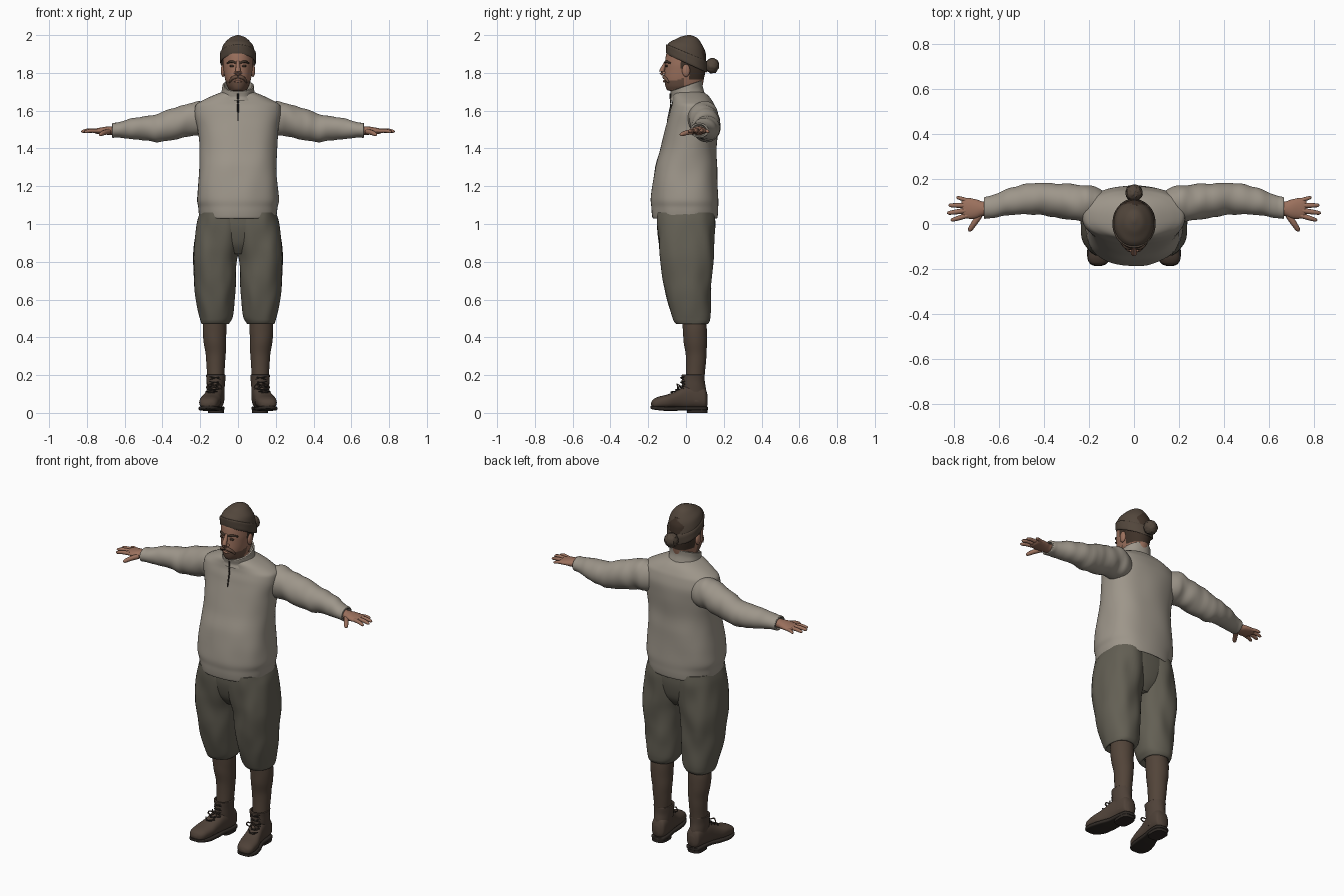
import bpy, bmesh, math
from mathutils import Vector, Matrix, noise


def material(name, r, g, b):
    m = bpy.data.materials.new(name)
    m.diffuse_color = (r, g, b, 1)
    return m


WOOL = material("oatmeal wool", 0.34, 0.305, 0.255)
CLOTH = material("olive grey cloth", 0.125, 0.115, 0.088)
SOCK = material("brown sock", 0.085, 0.058, 0.041)
LEATHER = material("brown leather", 0.078, 0.054, 0.040)
DARK = material("dark sole", 0.028, 0.022, 0.018)
KNIT = material("brown knit", 0.085, 0.062, 0.045)
SKIN = material("skin", 0.33, 0.165, 0.11)
HAIR = material("dark hair", 0.05, 0.032, 0.022)
BEARD = material("beard", 0.14, 0.078, 0.053)


def clamp(v):
    return max(0.0, min(1.0, v))


def finish(name, bm, mat, mirror):
    bmesh.ops.recalc_face_normals(bm, faces=bm.faces[:])
    me = bpy.data.meshes.new(name)
    bm.to_mesh(me)
    bm.free()
    me.materials.append(mat)
    for p in me.polygons:
        p.use_smooth = True
    me.set_sharp_from_angle(angle=math.radians(50))
    ob = bpy.data.objects.new(name, me)
    bpy.context.scene.collection.objects.link(ob)
    if mirror:
        ob.modifiers.new("mirror", 'MIRROR').use_mirror_merge = False
    return ob


def smooth(rows, steps):
    """Overshoot-free curve through rows of numbers."""
    def slope(i, k):
        if i == 0 or i == len(rows) - 1:
            return 0.6 * (rows[min(i + 1, len(rows) - 1)][k] - rows[max(i - 1, 0)][k])
        a, b = rows[i][k] - rows[i - 1][k], rows[i + 1][k] - rows[i][k]
        return 2 * a * b / (a + b) if a * b > 0 else 0.0
    out = []
    for i in range(len(rows) - 1):
        for s in range(steps):
            t = s / steps
            h = (2*t**3 - 3*t*t + 1, t**3 - 2*t*t + t, 3*t*t - 2*t**3, t**3 - t*t)
            out.append([h[0] * rows[i][k] + h[1] * slope(i, k) + h[2] * rows[i + 1][k]
                        + h[3] * slope(i + 1, k) for k in range(len(rows[0]))])
    return out + [list(rows[-1])]


def skin(name, loops, mat, mirror):
    bm = bmesh.new()
    vs = [[bm.verts.new(c) for c in loop] for loop in loops]
    n = len(vs[0])
    for a, b in zip(vs, vs[1:]):
        for j in range(n):
            bm.faces.new((a[j], a[(j + 1) % n], b[(j + 1) % n], b[j]))
    bm.faces.new(vs[0])
    bm.faces.new(vs[-1])
    return finish(name, bm, mat, mirror)


def loft(name, rings, mat, axis='z', n=40, power=2.0, steps=5, fold=0.0,
         freq=(9, 9, 9), mirror=False, deform=None):
    """Rings are (position on axis, centre u, centre v, radius u, radius v)."""
    loops = []
    for t, u, v, ru, rv in smooth(rings, steps):
        loop = []
        for j in range(n):
            a = 2 * math.pi * j / n
            c, s = math.cos(a), math.sin(a)
            du = math.copysign(abs(c) ** (2 / power), c) * ru
            dv = math.copysign(abs(s) ** (2 / power), s) * rv

            def at(k):
                p, q = u + du * k, v + dv * k
                return Vector({'z': (p, q, t), 'x': (t, p, q), 'y': (p, t, q)}[axis])
            co = at(1)
            if fold:
                co = at(1 + fold * noise.noise(Vector([x * f for x, f in zip(co, freq)])))
            loop.append(deform(co) if deform else co)
        loops.append(loop)
    return skin(name, loops, mat, mirror)


def tube(name, pts, radii, mat, mirror=False, n=10, steps=5):
    rows = smooth([(*p, r) for p, r in zip(pts, radii)], steps)
    loops = []
    for i, row in enumerate(rows):
        d = Vector(rows[min(i + 1, len(rows) - 1)][:3]) - Vector(rows[max(i - 1, 0)][:3])
        q = d.to_track_quat('Z', 'Y')
        loops.append([Vector(row[:3]) + q @ Vector((math.cos(a) * row[3], math.sin(a) * row[3], 0))
                      for a in (2 * math.pi * j / n for j in range(n))])
    return skin(name, loops, mat, mirror)


def ball(name, loc, size, mat, mirror=False, bump=0.0):
    bm = bmesh.new()
    bmesh.ops.create_uvsphere(bm, u_segments=28, v_segments=18, radius=1)
    for v in bm.verts:
        v.co *= 1 + bump * noise.noise(v.co * 4)
    bmesh.ops.transform(bm, matrix=Matrix.Translation(loc) @ Matrix.Diagonal((*size, 1)), verts=bm.verts[:])
    return finish(name, bm, mat, mirror)


# Sweater: body, collar, zip, sleeves
loft("sweater_body", [
    (1.05, 0, -.005, .185, .15), (1.03, 0, -.005, .20, .168), (1.06, 0, -.005, .206, .174),
    (1.09, 0, -.005, .209, .176), (1.13, 0, -.006, .216, .179), (1.20, 0, -.004, .212, .175),
    (1.30, 0, .001, .206, .165), (1.40, 0, .013, .205, .146), (1.50, 0, .028, .212, .139),
    (1.58, 0, .038, .226, .128), (1.625, 0, .038, .222, .115), (1.655, 0, .033, .185, .104),
    (1.685, 0, .022, .12, .09), (1.70, 0, .015, .08, .07)],
    WOOL, n=64, power=2.35, fold=.035, freq=(9, 9, 6))
loft("sweater_collar", [
    (1.655, 0, .015, .108, .098), (1.685, 0, .008, .09, .088), (1.71, 0, .004, .085, .085),
    (1.73, 0, .004, .084, .087), (1.732, 0, .004, .076, .079), (1.69, 0, .006, .066, .07)],
    WOOL, n=48, fold=.04, freq=(20, 20, 20),
    deform=lambda c: c + Vector((0, 0, .35 * c.y * clamp((c.z - 1.66) / .06))))
tube("sweater_zip", [(0, -.084, 1.69), (0, -.082, 1.66), (0, -.08, 1.635), (0, -.088, 1.59),
                     (0, -.098, 1.545)], [.004] * 5, DARK)
loft("sleeves", [
    (.14, .085, 1.56, .065, .07), (.20, .09, 1.56, .082, .09), (.25, .095, 1.552, .08, .088),
    (.35, .106, 1.527, .076, .083), (.45, .112, 1.506, .070, .070), (.55, .099, 1.505, .060, .056),
    (.61, .082, 1.500, .053, .045), (.64, .074, 1.497, .051, .041), (.665, .07, 1.495, .046, .038),
    (.667, .07, 1.495, .038, .031), (.65, .07, 1.495, .034, .028)],
    WOOL, axis='x', n=36, steps=7, fold=.10, freq=(22, 9, 9), mirror=True)

# Hands
loft("palms", [
    (.63, .07, 1.494, .03, .025), (.67, .068, 1.494, .032, .023), (.70, .067, 1.494, .042, .021),
    (.73, .069, 1.493, .046, .017), (.755, .071, 1.492, .044, .013), (.765, .071, 1.492, .035, .007)],
    SKIN, axis='x', n=24, mirror=True)
for label, a, b, r in (("index", (.74, .038, 1.493), (.814, .016, 1.488), .0105),
                       ("middle", (.745, .06, 1.495), (.83, .048, 1.490), .011),
                       ("ring", (.745, .082, 1.494), (.824, .083, 1.489), .0105),
                       ("little", (.735, .103, 1.492), (.788, .119, 1.487), .009),
                       ("thumb", (.685, .04, 1.489), (.733, -.032, 1.472), .013)):
    a, b = Vector(a), Vector(b)
    tube(label + "_fingers", [a, a.lerp(b, .5) + Vector((0, 0, .003)), a.lerp(b, .9), b],
         [r * 1.1, r, r * .75, r * .25], SKIN, True)

# Breeches gathered below the knee
loft("breeches_legs", [
    (.49, .122, .032, .055, .06), (.47, .122, .032, .07, .08), (.485, .120, .031, .08, .094),
    (.51, .118, .028, .089, .101), (.60, .120, .015, .101, .116), (.70, .122, .008, .109, .129),
    (.80, .123, .004, .117, .139), (.90, .112, 0, .124, .147), (1.0, .100, -.003, .119, .153),
    (1.06, .095, -.003, .105, .15)],
    CLOTH, n=48, power=2.3, fold=.07, freq=(14, 14, 7), mirror=True)
loft("breeches_seat", [(.84, 0, .005, .05, .09), (.90, 0, .002, .14, .128), (1.0, 0, -.002, .19, .148),
                       (1.06, 0, -.003, .185, .148)], CLOTH, n=48, power=2.5)

# Long socks
loft("socks", [(.15, .118, .048, .043, .046), (.21, .118, .05, .046, .050), (.30, .118, .054, .052, .054),
               (.38, .122, .049, .060, .062), (.45, .123, .046, .062, .064), (.52, .121, .04, .058, .06)],
     SOCK, n=32, fold=.03, freq=(14, 14, 14), mirror=True)

# Boots: foot, ankle shaft, sole, heel, laces
loft("boot_feet", [
    (.114, .115, .068, .018, .028), (.10, .115, .078, .040, .054), (.05, .118, .09, .046, .068),
    (.0, .125, .084, .046, .062), (-.05, .136, .07, .050, .047), (-.10, .147, .06, .055, .037),
    (-.15, .155, .053, .050, .031), (-.175, .158, .048, .035, .022), (-.184, .159, .046, .012, .008)],
    LEATHER, axis='y', n=32, power=2.4, fold=.03, freq=(20, 20, 20), mirror=True)
loft("boot_shafts", [(.06, .118, .048, .044, .058), (.12, .118, .043, .046, .062), (.17, .118, .038, .050, .061),
                     (.20, .118, .038, .052, .062), (.203, .118, .039, .046, .055), (.19, .118, .04, .04, .05)],
     LEATHER, n=32, fold=.05, freq=(20, 20, 20), mirror=True)
loft("boot_soles", [
    (.117, .115, .024, .018, .008), (.10, .115, .024, .042, .010), (.05, .118, .024, .046, .011),
    (-.0, .125, .024, .044, .011), (-.06, .139, .022, .054, .011), (-.11, .149, .022, .058, .011),
    (-.155, .156, .025, .050, .010), (-.18, .159, .028, .032, .009), (-.187, .16, .030, .012, .007)],
    DARK, axis='y', n=24, power=5, mirror=True)
loft("boot_heels", [(0, .117, .06, .042, .054), (.03, .117, .06, .043, .055)], DARK, steps=1,
     power=3, mirror=True)
for i, (x, y, z) in enumerate(((.141, -.078, .108), (.136, -.053, .120), (.130, -.032, .137),
                               (.121, -.026, .160), (.119, -.026, .184))):
    for s in (-1, 1):
        tube(f"laces_{i + 1}_{'a' if s < 0 else 'b'}",
             [(x - .03 * s, y + .02, z - .009), (x, y - .002, z + .002), (x + .03 * s, y + .02, z + .006)],
             [.0035] * 3, DARK, True, n=6)
for s in (-1, 1):
    tube(f"lace_bow_{'inner' if s < 0 else 'outer'}",
         [(.126, -.033, .145), (.126 + s * .025, -.048, .152), (.126 + s * .04, -.043, .135),
          (.126 + s * .022, -.043, .127), (.126, -.034, .143)], [.0035] * 5, LEATHER, True, n=6)

# Head and neck, with hair and beard chosen by position
head = loft("head", [
    (1.62, 0, .02, .062, .064), (1.68, 0, .015, .058, .064), (1.70, 0, .005, .054, .075),
    (1.71, 0, -.01, .048, .09), (1.73, 0, -.011, .058, .098), (1.765, 0, -.01, .068, .104),
    (1.81, 0, -.005, .076, .108), (1.85, 0, -.002, .080, .109), (1.90, 0, 0, .080, .105),
    (1.95, 0, .005, .06, .08)], SKIN, n=56, steps=6, power=2.1)
head.data.materials.append(HAIR)
head.data.materials.append(BEARD)
for p in head.data.polygons:
    x, y, z = p.center
    if (y > .015 and z > 1.765) or (y > -.03 and z > 1.825):
        p.material_index = 1
    elif 1.69 < z < 1.757 + .25 * max(0, y + .07) and y < -.005:
        p.material_index = 2
tube("nose", [(0, -.104, 1.86), (0, -.117, 1.835), (0, -.128, 1.808), (0, -.118, 1.793)],
     [.009, .011, .0145, .012], SKIN)
ball("nostrils", (.013, -.115, 1.80), (.009, .011, .008), SKIN, True)
ball("ears", (.079, 0, 1.812), (.012, .021, .033), SKIN, True)
ball("eyes", (.032, -.103, 1.836), (.014, .008, .006), HAIR, True)
tube("eyebrows", [(.011, -.111, 1.853), (.034, -.105, 1.860), (.058, -.082, 1.852)],
     [.005, .007, .004], HAIR, True)
tube("moustache", [(0, -.117, 1.781), (.02, -.114, 1.776), (.036, -.103, 1.765), (.046, -.092, 1.748)],
     [.009, .010, .008, .004], BEARD, True)
tube("lower_lip", [(-.02, -.109, 1.757), (0, -.116, 1.756), (.02, -.109, 1.757)], [.004, .006, .004], SKIN)


# Knitted hat tilted towards the back, with a pompom
def tilt(c):
    return c - Vector((0, 0, .46 * c.y * clamp((2.0 - c.z) / .10)))


loft("hat_crown", [(1.87, 0, .004, .088, .1), (1.90, 0, .004, .090, .103), (1.94, 0, .007, .082, .092),
                   (1.97, 0, .011, .060, .068), (1.99, 0, .014, .036, .042), (2.0, 0, .015, .006, .008)],
     KNIT, n=48, fold=.02, freq=(18, 18, 18), deform=tilt)
loft("hat_cuff", [(1.87, 0, .003, .080, .1), (1.852, 0, .003, .091, .105), (1.865, 0, .003, .096, .108),
                  (1.895, 0, .003, .096, .109), (1.908, 0, .004, .091, .104), (1.90, 0, .004, .08, .095)],
     KNIT, n=48, fold=.02, freq=(25, 25, 25), deform=tilt)
ball("hat_pompom", (0, .138, 1.838), (.038, .037, .040), KNIT, bump=.15)
